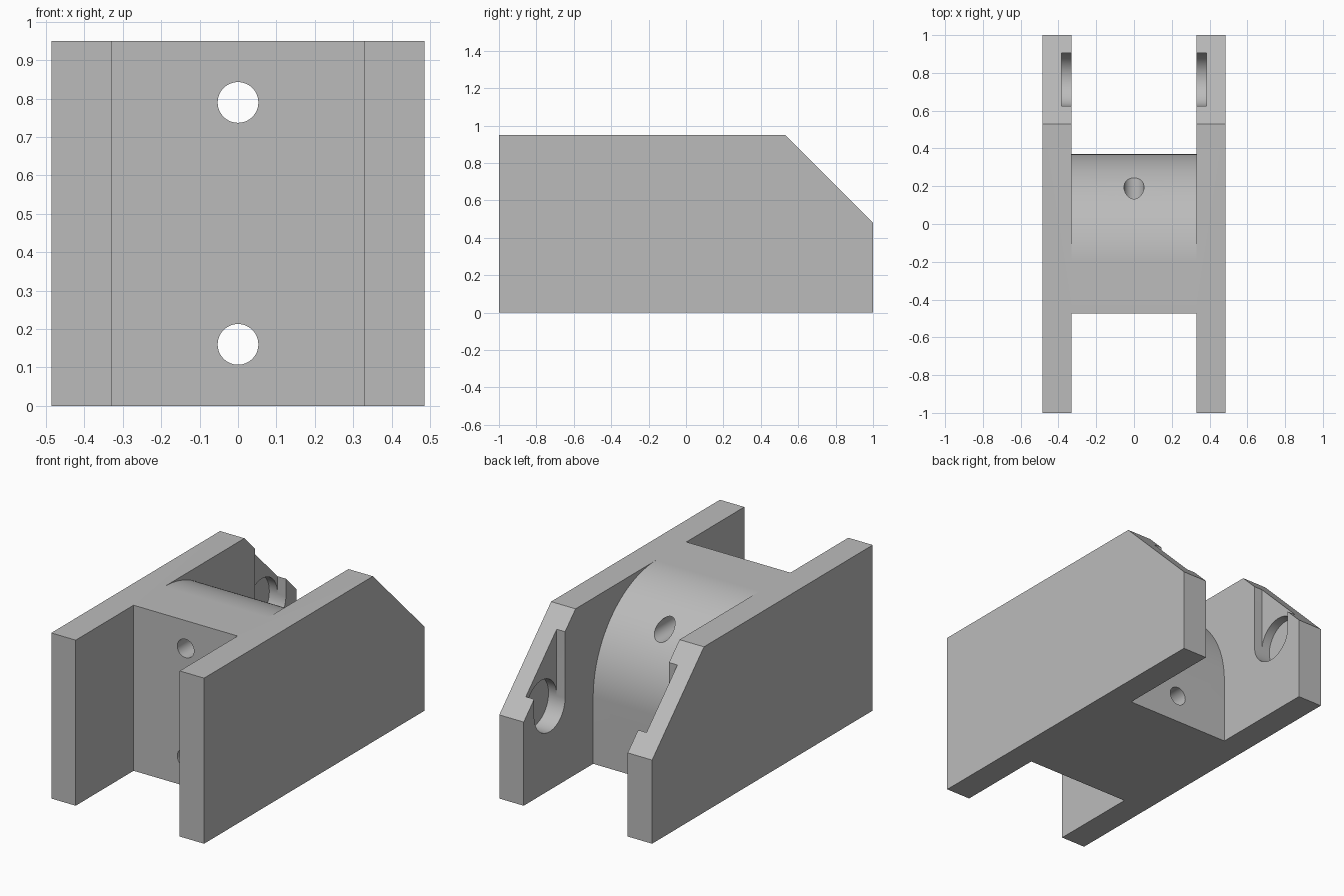
import bpy
import bmesh
import math

cube = bpy.data.objects.get("Cube")
if cube:
    bpy.data.objects.remove(cube, do_unlink=True)

HALF_W, INNER, HEIGHT = 0.485, 0.33, 0.95

grey = bpy.data.materials.new("plain grey")
grey.use_nodes = True
colour = (0.5, 0.5, 0.5, 1)
grey.diffuse_color = colour
grey.node_tree.nodes["Principled BSDF"].inputs["Base Color"].default_value = colour


def arc(cy, cz, r, start, end, steps):
    """Points of an arc in the y-z plane, angles in degrees."""
    angles = [math.radians(start + (end - start) * i / steps) for i in range(steps + 1)]
    return [(cy + r * math.cos(a), cz + r * math.sin(a)) for a in angles]


def prism(name, profile, x0, x1):
    """Extrude a closed y-z profile from x0 to x1."""
    bm = bmesh.new()
    face = bm.faces.new([bm.verts.new((x0, y, z)) for y, z in profile])
    grown = bmesh.ops.extrude_face_region(bm, geom=[face])["geom"]
    verts = [v for v in grown if isinstance(v, bmesh.types.BMVert)]
    bmesh.ops.translate(bm, verts=verts, vec=(x1 - x0, 0, 0))
    bmesh.ops.recalc_face_normals(bm, faces=bm.faces)
    mesh = bpy.data.meshes.new(name)
    bm.to_mesh(mesh)
    bm.free()
    mesh.materials.append(grey)
    ob = bpy.data.objects.new(name, mesh)
    bpy.context.collection.objects.link(ob)
    return ob


def combine(target, tool, operation):
    """Apply an exact boolean and remove the tool."""
    mod = target.modifiers.new(operation, "BOOLEAN")
    mod.operation, mod.solver, mod.object = operation, "EXACT", tool
    depsgraph = bpy.context.evaluated_depsgraph_get()
    mesh = bpy.data.meshes.new_from_object(target.evaluated_get(depsgraph))
    target.modifiers.clear()
    target.data = mesh
    bpy.data.objects.remove(tool, do_unlink=True)


# Cross block with a rounded back shoulder
block_profile = [(-0.475, 0), (0.37, 0)] + arc(-0.2, 0.38, 0.57, 0, 90, 48) + [(-0.475, HEIGHT)]
body = prism("bracket_body", block_profile, -INNER, INNER)

# Two bolt holes running front to back
for z in (0.16, 0.79):
    bpy.ops.mesh.primitive_cylinder_add(vertices=48, radius=0.053, depth=3,
                                        location=(0, 0, z), rotation=(math.pi / 2, 0, 0))
    hole = bpy.context.object
    hole.data.materials.append(grey)
    combine(body, hole, "DIFFERENCE")

# Side plates with sloped back corner, open slot and deeper round socket
plate_profile = [(-1, 0), (1, 0), (1, 0.48), (0.53, HEIGHT), (-1, HEIGHT)]
slot_profile = arc(0.765, 0.475, 0.14, 180, 360, 32) + [(0.905, 1.2), (0.625, 1.2)]
socket_profile = arc(0.765, 0.475, 0.14, 180, 540, 64)[:-1]
for side in (-1, 1):
    plate = prism("side_plate", plate_profile, side * INNER, side * HALF_W)
    slot = prism("slot_cutter", slot_profile, side * 0.25, side * 0.383)
    combine(plate, slot, "DIFFERENCE")
    socket = prism("socket_cutter", socket_profile, side * 0.3, side * 0.435)
    combine(plate, socket, "DIFFERENCE")
    combine(body, plate, "UNION")

# Smooth the round surfaces, keep the machined edges sharp
bpy.ops.object.select_all(action="DESELECT")
body.select_set(True)
bpy.context.view_layer.objects.active = body
bpy.ops.object.shade_smooth_by_angle(angle=math.radians(30))
